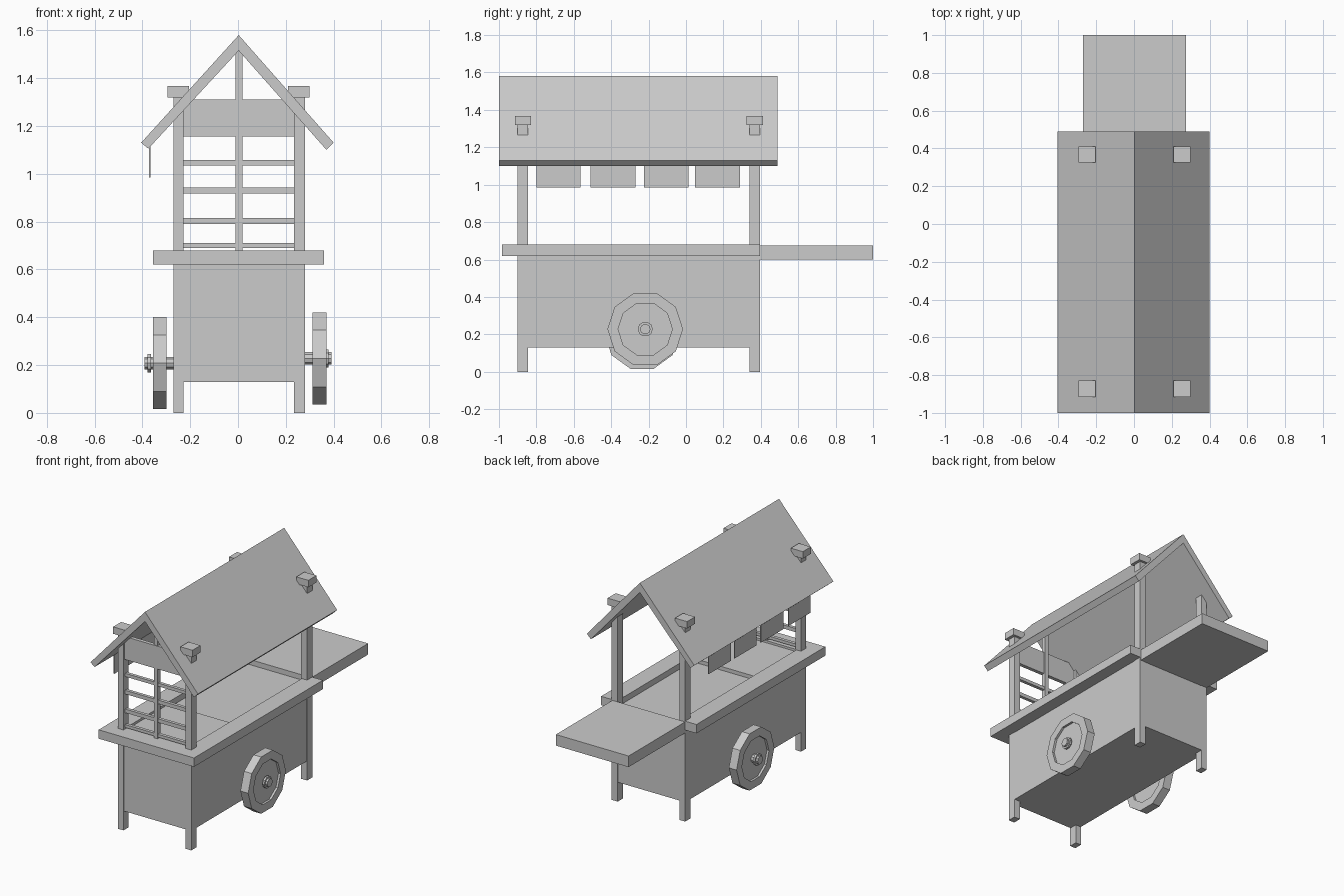
import bpy, bmesh
from math import pi, cos, sin

if "Cube" in bpy.data.objects:
    bpy.data.objects.remove(bpy.data.objects["Cube"])


def make(name, bm):
    bmesh.ops.recalc_face_normals(bm, faces=bm.faces)
    me = bpy.data.meshes.new(name)
    bm.to_mesh(me)
    bm.free()
    ob = bpy.data.objects.new(name, me)
    bpy.context.collection.objects.link(ob)
    return ob


def box(name, x0, x1, y0, y1, z0, z1):
    bm = bmesh.new()
    bmesh.ops.create_cube(bm, size=1)
    for v in bm.verts:
        v.co.x = x0 if v.co.x < 0 else x1
        v.co.y = y0 if v.co.y < 0 else y1
        v.co.z = z0 if v.co.z < 0 else z1
    return make(name, bm)


def extrude(name, pts, vec):
    """Extrude a flat outline along a vector."""
    bm = bmesh.new()
    f = bm.faces.new([bm.verts.new(p) for p in pts])
    r = bmesh.ops.extrude_face_region(bm, geom=[f])
    bmesh.ops.translate(bm, vec=vec, verts=[g for g in r['geom'] if isinstance(g, bmesh.types.BMVert)])
    return make(name, bm)


def lathe(name, profile, sides, cy, cz, side):
    """Revolve (x, radius) points round an x-axis line; radius 0 ends are capped."""
    bm = bmesh.new()
    rings = []
    for x, r in profile:
        rings.append([bm.verts.new((side * x, cy + r * cos(2 * pi * i / sides),
                                    cz + r * sin(2 * pi * i / sides))) for i in range(sides)])
    for a, b in zip(rings, rings[1:]):
        for i in range(sides):
            j = (i + 1) % sides
            bm.faces.new((a[i], a[j], b[j], b[i]))
    bm.faces.new(rings[0])
    bm.faces.new(rings[-1])
    return make(name, bm)


# cart body with recessed top
box("cart_body", -0.269, 0.277, -0.897, 0.393, 0.13, 0.64)

# counter rim: two side rails and a front rail
box("rim_left", -0.355, -0.235, -0.985, 0.395, 0.62, 0.68)
box("rim_right", 0.24, 0.36, -0.985, 0.395, 0.62, 0.68)
box("rim_front", -0.235, 0.24, -0.985, -0.85, 0.62, 0.68)

# serving shelf at the back, board set in the counter
box("rear_shelf", -0.27, 0.275, 0.393, 1.0, 0.60, 0.675)
box("counter_board", -0.235, 0.24, -0.85, -0.41, 0.635, 0.665)

# corner posts (also the legs) with caps above the roof
for x0, x1, cap0, cap1 in ((-0.27, -0.228, -0.295, -0.205), (0.235, 0.28, 0.21, 0.30)):
    for y0, y1 in ((-0.90, -0.845), (0.34, 0.395)):
        box("corner_post", x0, x1, y0, y1, 0, 1.33)
        c = (y0 + y1) / 2
        box("post_cap", cap0, cap1, c - 0.043, c + 0.043, 1.32, 1.367)

# gable roof
roof = [(0.003, 1.58), (0.40, 1.13), (0.37, 1.10), (0.003, 1.515), (-0.375, 1.105), (-0.405, 1.13)]
extrude("roof", [(x, -1.0, z) for x, z in roof], (0, 1.49, 0))

# front lattice and gable panel
for z0, z1 in ((0.69, 0.71), (0.79, 0.815), (0.917, 0.942), (1.035, 1.057)):
    box("lattice_slat", -0.23, 0.24, -0.882, -0.86, z0, z1)
box("lattice_upright", -0.011, 0.018, -0.885, -0.857, 0.675, 1.53)
box("gable_panel", -0.23, 0.238, -0.89, -0.865, 1.155, 1.31)

# hanging cloth flags under the left eave
for y0, y1 in ((-0.80, -0.565), (-0.51, -0.27), (-0.225, 0.013), (0.047, 0.29)):
    box("cloth_flag", -0.372, -0.367, y0, y1, 0.985, 1.115)

# wheels with recessed faces, axles and hubs
for side, off, cy, cz in ((1, 0.0, -0.218, 0.228), (-1, -0.014, -0.235, 0.208)):
    w = [(0.327, 0.145), (0.312, 0.145), (0.312, 0.202), (0.37, 0.202), (0.37, 0.145), (0.355, 0.145)]
    lathe("wheel", [(x + off, r) for x, r in w], 10, cy, cz, side)
    h = [(0.27, 0.028), (0.372, 0.028), (0.372, 0.04), (0.386, 0.04), (0.386, 0.028), (0.40, 0.028)]
    lathe("axle_hub", [(x if x < 0.3 else x - 0.008, r) for x, r in h], 10, cy, cz, side)
